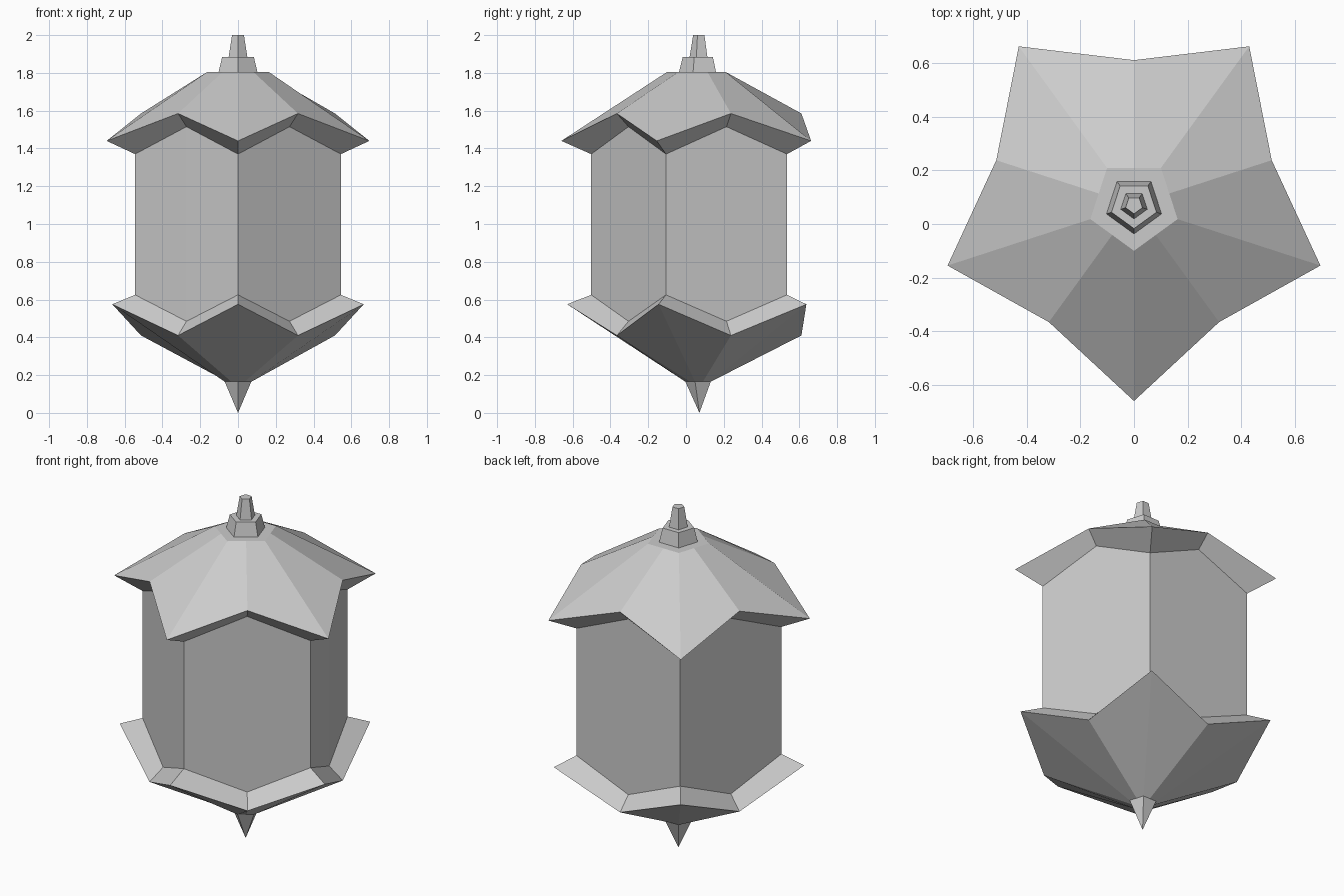
import bpy, bmesh, math

cube = bpy.data.objects.get("Cube")
if cube:
    bpy.data.objects.remove(cube)

SIDES = 5
CENTRE_Y = 0.071            # the five-sided plan has one corner facing the front
FLAT = math.cos(math.pi / SIDES)

grey = bpy.data.materials.new("stone_grey")
grey.use_nodes = True
colour = (0.6, 0.6, 0.6, 1)
grey.diffuse_color = colour
grey.node_tree.nodes["Principled BSDF"].inputs["Base Color"].default_value = colour


def pentagon(r, z):
    """Level five-sided ring: corner radius, height, mid-side radius, height."""
    return (r, z, r * FLAT, z)


def build(name, rings, cap_bottom=False, cap_top=False):
    """Join rings of alternating corner and mid-side points, bottom to top."""
    bm = bmesh.new()
    loops = []
    for corner_r, corner_z, mid_r, mid_z in rings:
        if corner_r == 0:
            loops.append([bm.verts.new((0, CENTRE_Y, corner_z))] * (2 * SIDES))
            continue
        loop = []
        for i in range(2 * SIDES):
            r, z = (mid_r, mid_z) if i % 2 else (corner_r, corner_z)
            a = -math.pi / 2 + i * math.pi / SIDES
            loop.append(bm.verts.new((r * math.cos(a), CENTRE_Y + r * math.sin(a), z)))
        loops.append(loop)
    for low, high in zip(loops, loops[1:]):
        for i in range(2 * SIDES):
            j = (i + 1) % (2 * SIDES)
            bm.faces.new(dict.fromkeys((low[i], low[j], high[j], high[i])))
    if cap_bottom:
        bm.faces.new(reversed(loops[0]))
    if cap_top:
        bm.faces.new(loops[-1])
    mesh = bpy.data.meshes.new(name)
    bm.to_mesh(mesh)
    bm.free()
    mesh.materials.append(grey)
    obj = bpy.data.objects.new(name, mesh)
    bpy.context.collection.objects.link(obj)
    return obj


# Zigzag rings shared by neighbouring parts
body_low = (0.573, 0.625, 0.464, 0.485)
body_high = (0.573, 1.37, 0.464, 1.515)
spike_top = pentagon(0.074, 0.165)

# Hanging spike and flared bowl
build("bottom_spike", [(0, 0, 0, 0), spike_top])
build("base_bowl", [spike_top, (0.70, 0.575, 0.54, 0.41), body_low])

# Straight walls
build("body", [body_low, body_high])

# Overhanging pointed roof with a flat crown
build("roof", [body_high, (0.731, 1.44, 0.54, 1.585), pentagon(0.171, 1.805)],
      cap_top=True)

# Two-step finial
build("finial_base", [pentagon(0.108, 1.805), pentagon(0.088, 1.885)], cap_top=True)
build("finial_tip", [pentagon(0.052, 1.885), pentagon(0.033, 2.0)], cap_top=True)
